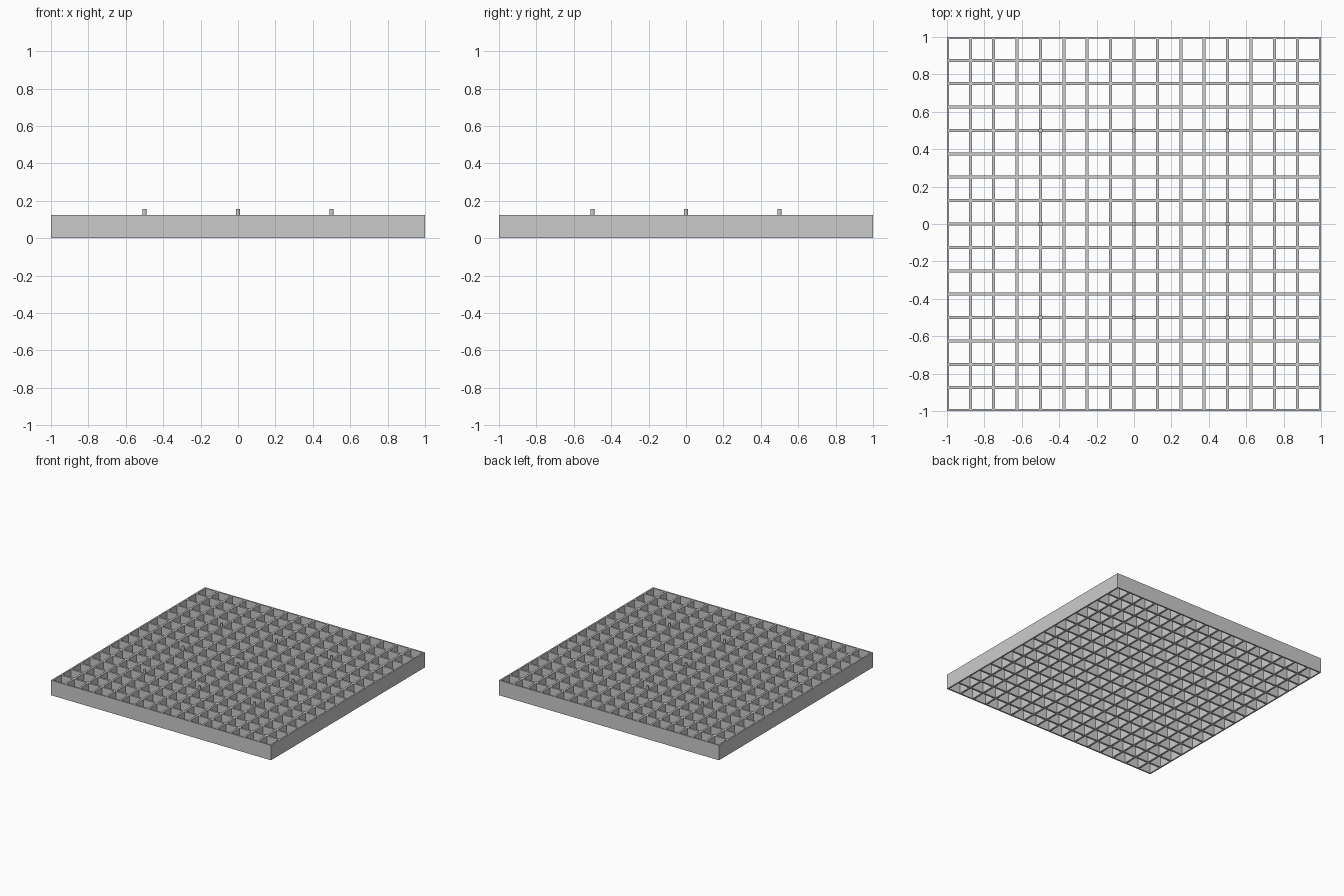
import bpy
import bmesh

cube = bpy.data.objects.get("Cube")
if cube:
    bpy.data.objects.remove(cube, do_unlink=True)

HEIGHT = 0.123      # grating height
PITCH = 0.125       # bar spacing
HALF_BAR = 0.008
RIM = 0.012         # outer wall thickness
PEG_TOP = 0.155

grey = bpy.data.materials.new("plain grey")
grey.use_nodes = True
colour = (0.6, 0.6, 0.6, 1)
grey.diffuse_color = colour
grey.node_tree.nodes["Principled BSDF"].inputs["Base Color"].default_value = colour


def add_object(name, bm):
    bmesh.ops.recalc_face_normals(bm, faces=bm.faces)
    mesh = bpy.data.meshes.new(name)
    bm.to_mesh(mesh)
    bm.free()
    mesh.materials.append(grey)
    obj = bpy.data.objects.new(name, mesh)
    bpy.context.collection.objects.link(obj)
    return obj


# Grating: bar edges along one axis, outer walls flush with the square outline
edges = [-1, -1 + RIM]
for i in range(-7, 8):
    edges += [i * PITCH - HALF_BAR, i * PITCH + HALF_BAR]
edges += [1 - RIM, 1]

bm = bmesh.new()
verts = [[bm.verts.new((x, y, 0)) for y in edges] for x in edges]
for i in range(len(edges) - 1):
    for j in range(len(edges) - 1):
        if i % 2 == 0 or j % 2 == 0:     # leave the open cells empty
            bm.faces.new((verts[i][j], verts[i + 1][j],
                          verts[i + 1][j + 1], verts[i][j + 1]))
bottom = list(bm.faces)
result = bmesh.ops.extrude_face_region(bm, geom=bottom, use_keep_orig=True)
top = [v for v in result["geom"] if isinstance(v, bmesh.types.BMVert)]
bmesh.ops.translate(bm, verts=top, vec=(0, 0, HEIGHT))
add_object("grating", bm)

# Support pegs on nine of the crossings
for x in (-0.5, 0, 0.5):
    for y in (-0.5, 0, 0.5):
        bm = bmesh.new()
        bmesh.ops.create_cone(bm, cap_ends=True, segments=16, radius1=0.011,
                              radius2=0.011, depth=PEG_TOP - HEIGHT)
        peg = add_object("support_peg", bm)
        peg.location = (x, y, (PEG_TOP + HEIGHT) / 2)
